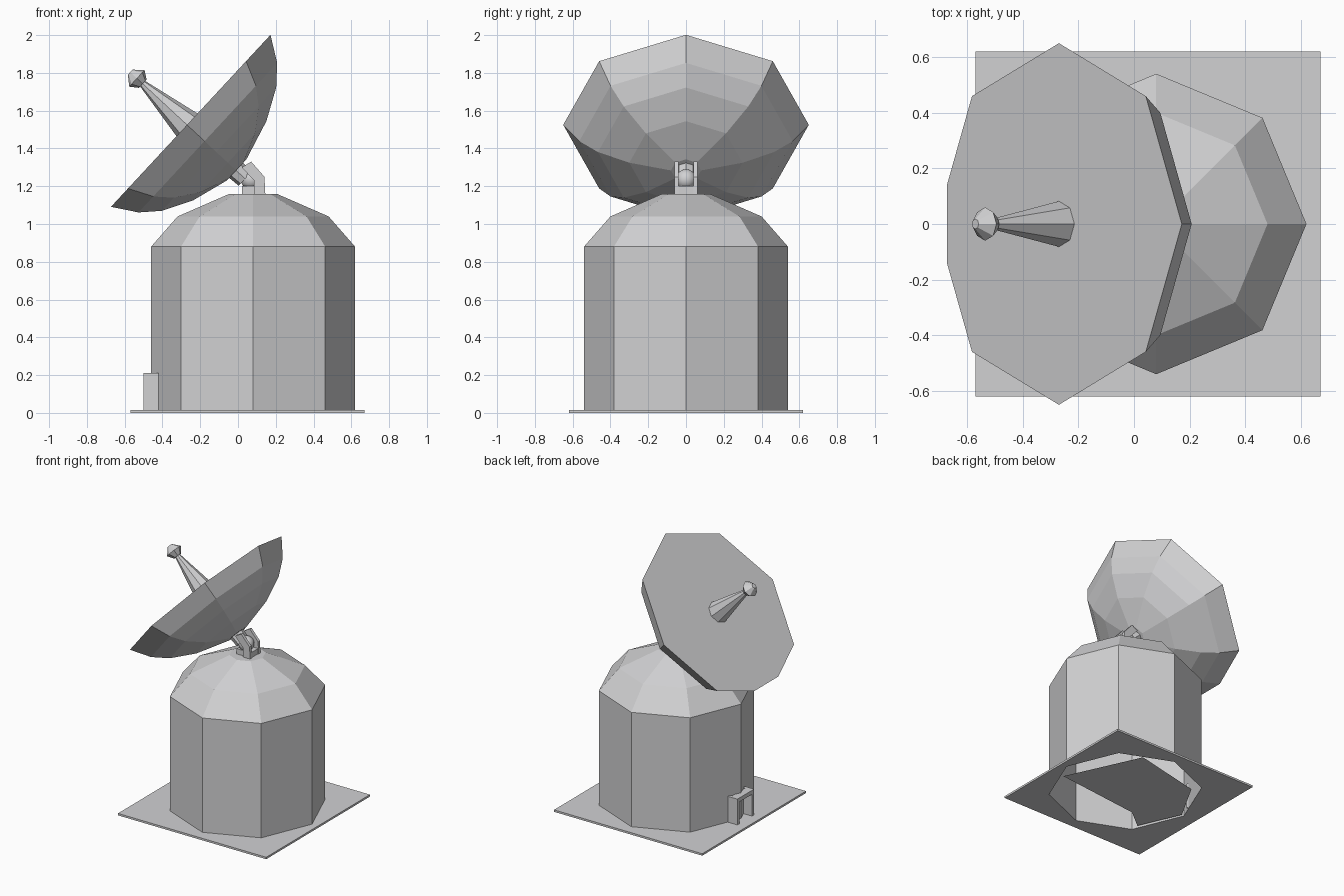
import bpy
from math import cos, sin, tau
from mathutils import Vector

cube = bpy.data.objects.get("Cube")
if cube:
    bpy.data.objects.remove(cube, do_unlink=True)

grey = bpy.data.materials.new("light_grey")
grey.use_nodes = True
colour = (0.64, 0.64, 0.65, 1)
grey.diffuse_color = colour
grey.node_tree.nodes["Principled BSDF"].inputs["Base Color"].default_value = colour


def make(name, verts, faces):
    mesh = bpy.data.meshes.new(name)
    mesh.from_pydata([tuple(v) for v in verts], [], faces)
    mesh.materials.append(grey)
    ob = bpy.data.objects.new(name, mesh)
    bpy.context.collection.objects.link(ob)
    return ob


def loft(name, rings, start=True, end=True):
    """Skin a list of equal-length rings, with optional end caps."""
    n = len(rings[0])
    faces = [(k * n + i, k * n + (i + 1) % n, (k + 1) * n + (i + 1) % n, (k + 1) * n + i)
             for k in range(len(rings) - 1) for i in range(n)]
    if start:
        faces.append(tuple(reversed(range(n))))
    if end:
        faces.append(tuple(range((len(rings) - 1) * n, len(rings) * n)))
    return make(name, [v for r in rings for v in r], faces)


def box(name, x0, x1, y0, y1, z0, z1):
    return loft(name, [[(x0, y0, z), (x1, y0, z), (x1, y1, z), (x0, y1, z)] for z in (z0, z1)])


def octagon(r):
    return [(r * cos(i * tau / 8), r * sin(i * tau / 8)) for i in range(8)]


# Tower: eight-sided wall and faceted dome, open underneath
TOWER_X = 0.08
wall_r = 0.54
loft("tower", [[(TOWER_X + x, y, z) for x, y in octagon(r)]
               for r, z in ((wall_r, 0), (wall_r, 0.88), (0.4, 1.04), (0.125, 1.16))], start=False)

# Ground plate with an eight-sided opening under the tower
PX, PY, TOP = 0.62, 0.62, 0.015
outer, inner = [], []
for x, y in octagon(wall_r):
    s = PX / max(abs(x), abs(y))
    outer.append((0.05 + x * s, y * s))
    inner.append((TOWER_X + x, y))
rings = [[(x, y, z) for x, y in ring]
         for ring, z in ((inner, 0), (outer, 0), (outer, TOP), (inner, TOP), (inner, 0))]
loft("ground_plate", rings, start=False, end=False)

# Floor panel bridging the opening
make("floor_panel", [(0.55, -0.12, 0.001), (0.29, 0.445, 0.001), (-0.26, 0.32, 0.001),
                     (-0.44, 0.0, 0.001), (-0.3, -0.32, 0.001), (-0.15, -0.2, 0.001)],
     [tuple(range(6))])

# Doorway on the left-hand wall corner
for side, s in (("front", -1), ("back", 1)):
    a, b = sorted((s * 0.075, s * 0.1))
    box("door_post_" + side, -0.5, -0.42, a, b, TOP, 0.21)
box("door_lintel", -0.5, -0.44, -0.1, 0.1, 0.18, 0.21)

# Dish frame: centre of the rim, direction up the rim, facing direction
centre = Vector((-0.27, 0, 1.525))
up = Vector((0.68, 0, 0.733))
facing = Vector((-0.733, 0, 0.68))
side = Vector((0, 1, 0))


def dish_ring(r, s, outline):
    return [centre + facing * s + (up * x + side * y) * r for x, y in outline]


# Dish: bowl with a cut lower corner and a flat front
outline = octagon(1)
outline[4:5] = [(-0.911, 0.215), (-0.911, -0.215)]
bowl = ((0.65, 0), (0.565, -0.127), (0.466, -0.212), (0.3, -0.295), (0.08, -0.355))
loft("dish", [dish_ring(r, s, outline) for r, s in bowl])

# Feed horn: tapering rod and faceted knob
loft("feed_rod", [dish_ring(r, s, octagon(1)) for r, s in ((0.082, 0), (0.018, 0.33))])
loft("feed_knob", [dish_ring(r, s, octagon(1)) for r, s in ((0.03, 0.32), (0.06, 0.362), (0.018, 0.41))])

# Mount: two bent arms holding a round pivot
arm = [(0.085, 1.15), (0.145, 1.15), (0.14, 1.25), (0.07, 1.33), (0.02, 1.3), (0.085, 1.23)]
for name, s in (("front", -1), ("back", 1)):
    loft("mount_arm_" + name, [[(x, s * y, z) for x, z in arm] for y in (0.04, 0.062)])
loft("mount_neck", [dish_ring(r, s, octagon(1)) for r, s in ((0.055, -0.34), (0.05, -0.42))])
bpy.ops.mesh.primitive_uv_sphere_add(segments=16, ring_count=10, radius=0.055, location=(0.07, 0, 1.235))
pivot = bpy.context.object
pivot.name = "mount_pivot"
pivot.data.materials.append(grey)
bpy.ops.object.shade_smooth()
box("mount_foot", 0.02, 0.14, -0.045, 0.045, 1.15, 1.2)

# Consistent outward normals
import bmesh
for ob in bpy.context.collection.objects:
    if ob.type == "MESH":
        bm = bmesh.new()
        bm.from_mesh(ob.data)
        bmesh.ops.remove_doubles(bm, verts=bm.verts, dist=0.0001)
        bmesh.ops.recalc_face_normals(bm, faces=bm.faces)
        bm.to_mesh(ob.data)
        bm.free()
